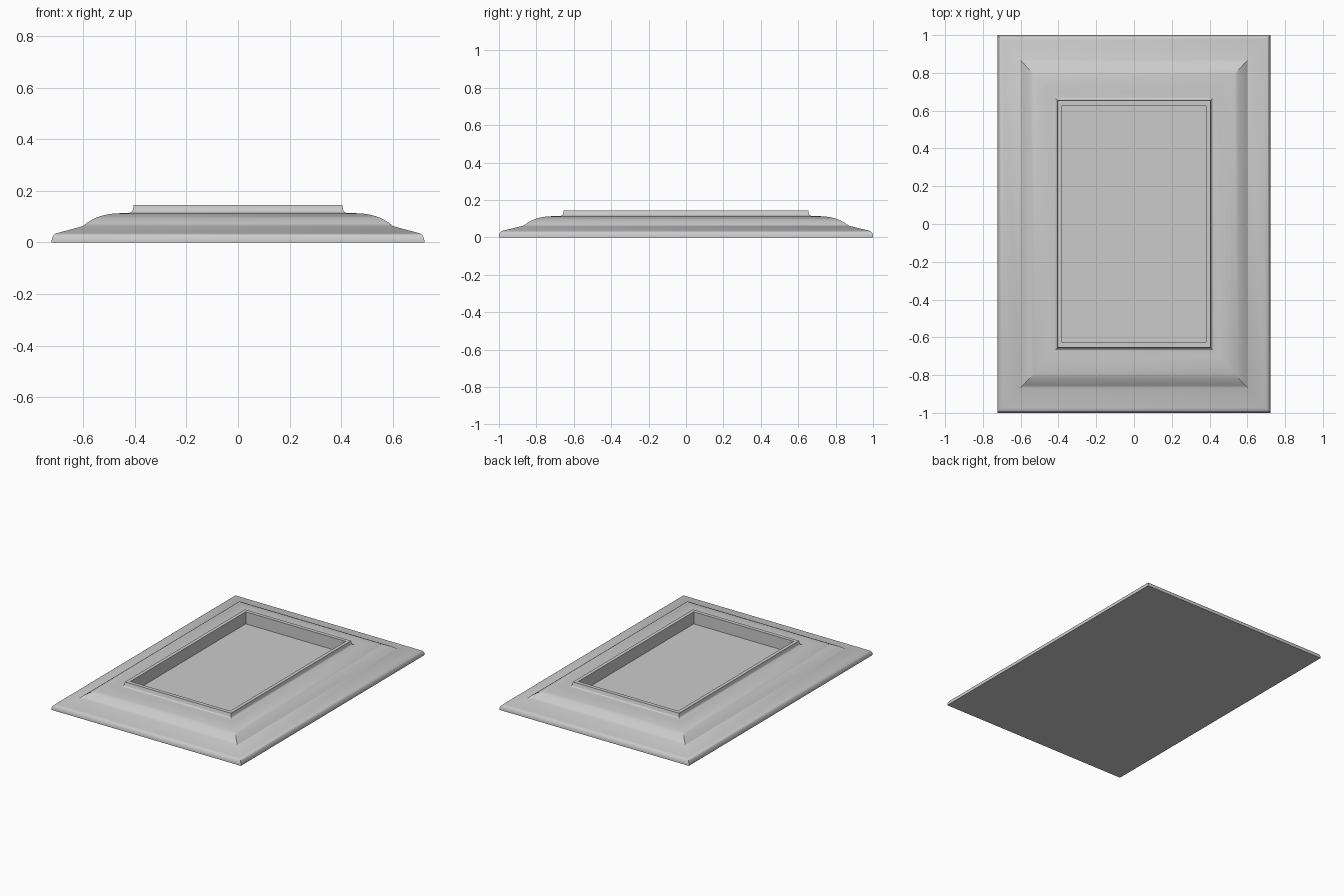
import bpy, bmesh, math

if "Cube" in bpy.data.objects:
    bpy.data.objects.remove(bpy.data.objects["Cube"])

# Moulding profile: (half width, height) from the outer foot to the recess floor
HALF_X, HALF_Y, Y_RATE = 0.722, 1.0, 1.09
profile = [
    # rounded outer lip
    (0.722, 0.0), (0.722, 0.010), (0.719, 0.021), (0.713, 0.030),
    (0.705, 0.035), (0.694, 0.038),
    # gentle slope, then the convex swell
    (0.602, 0.063), (0.588, 0.074), (0.571, 0.085), (0.552, 0.095),
    (0.530, 0.103), (0.505, 0.109), (0.478, 0.1125), (0.450, 0.1135), (0.424, 0.114),
    # small cove up to the flat rim
    (0.416, 0.116), (0.410, 0.121), (0.407, 0.129), (0.404, 0.145),
    # rim and straight inner wall down to the picture
    (0.380, 0.145), (0.380, 0.062),
]


def rectangle(bm, hx, z):
    hy = HALF_Y - (HALF_X - hx) * Y_RATE
    return [bm.verts.new((sx * hx, sy * hy, z))
            for sx, sy in ((-1, -1), (1, -1), (1, 1), (-1, 1))]


def finish(bm, name):
    bmesh.ops.recalc_face_normals(bm, faces=bm.faces)
    mesh = bpy.data.meshes.new(name)
    bm.to_mesh(mesh)
    bm.free()
    obj = bpy.data.objects.new(name, mesh)
    bpy.context.collection.objects.link(obj)
    return obj


# Picture frame: rectangular rings lofted along the profile, closed below
# by the back and above by the recessed picture surface
bm = bmesh.new()
rings = [rectangle(bm, hx, z) for hx, z in profile]
for low, high in zip(rings, rings[1:]):
    for i in range(4):
        j = (i + 1) % 4
        bm.faces.new((low[i], low[j], high[j], high[i]))
bm.faces.new(rings[0][::-1])
bm.faces.new(rings[-1])
frame = finish(bm, "picture_frame")

# Smooth the moulding but keep mitres and steps crisp
bpy.context.view_layer.objects.active = frame
frame.select_set(True)
bpy.ops.object.shade_smooth_by_angle(angle=math.radians(22))
